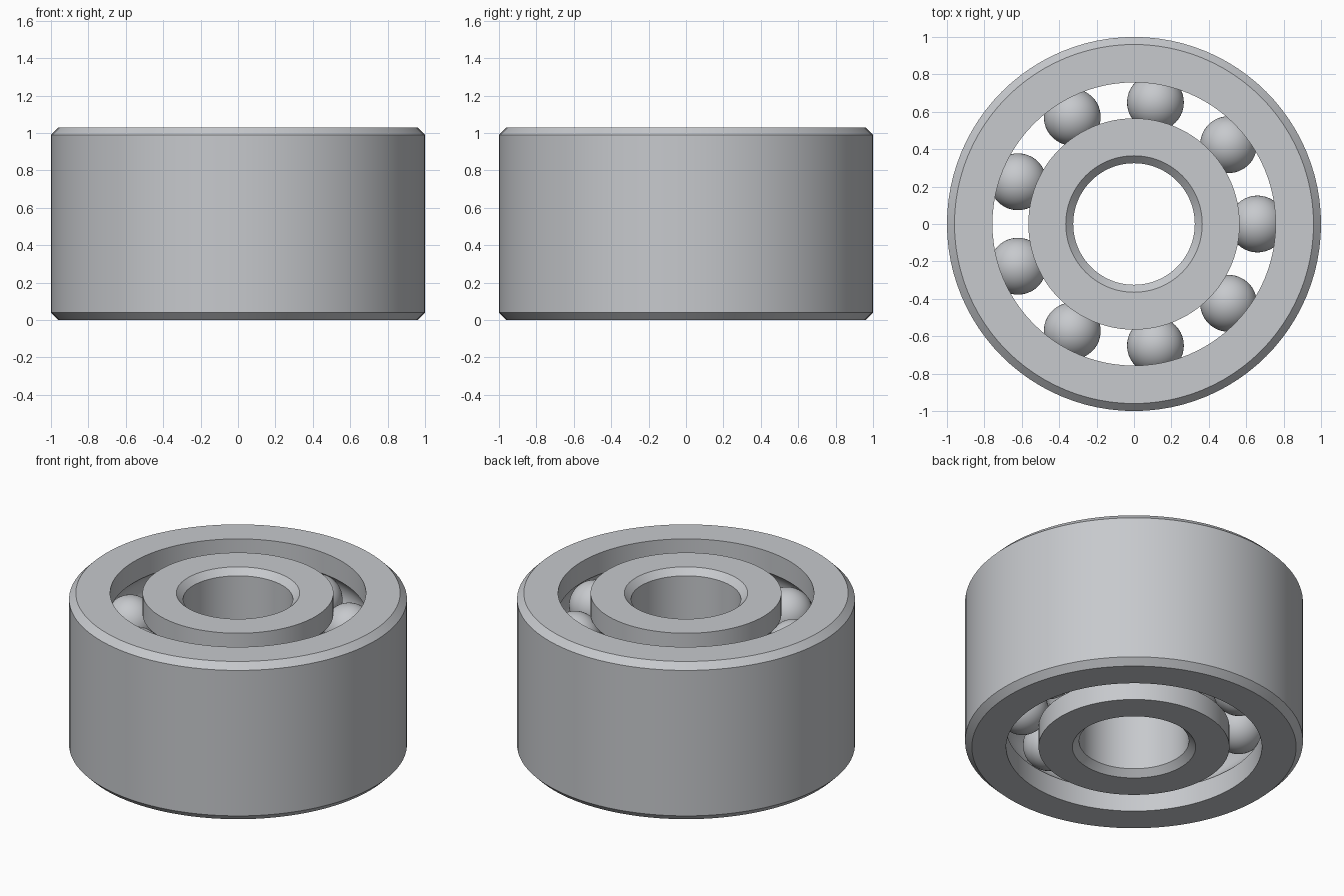
import bpy, bmesh
from math import sin, cos, pi, radians, asin, sqrt
from mathutils import Matrix, Vector

HEIGHT = 1.03
CHAMFER = 0.04
OUTER_R, OUTER_IN = 1.0, 0.757
INNER_OUT, BORE = 0.565, 0.325
PITCH, BALL_R, GROOVE_R = 0.66, 0.152, 0.154
ROWS = (HEIGHT * 0.25, HEIGHT * 0.75)
BALLS, SEGMENTS, ARC_STEPS = 9, 96, 12

cube = bpy.data.objects.get("Cube")
if cube:
    bpy.data.objects.remove(cube, do_unlink=True)

steel = bpy.data.materials.new("steel grey")
steel.use_nodes = True
colour = (0.57, 0.585, 0.61, 1)
steel.diffuse_color = colour
steel.node_tree.nodes["Principled BSDF"].inputs["Base Color"].default_value = colour


def make_object(name, bm):
    bmesh.ops.recalc_face_normals(bm, faces=bm.faces)
    mesh = bpy.data.meshes.new(name)
    bm.to_mesh(mesh)
    bm.free()
    mesh.materials.append(steel)
    obj = bpy.data.objects.new(name, mesh)
    bpy.context.collection.objects.link(obj)
    return obj


def raceway(wall, side):
    """Wall profile from bottom to top with one round groove per ball row."""
    points = [(wall, 0)]
    half = asin(sqrt(1 - ((wall - PITCH) / GROOVE_R) ** 2))
    for z in ROWS:
        for i in range(ARC_STEPS + 1):
            a = half * (2 * i / ARC_STEPS - 1)
            points.append((PITCH + side * GROOVE_R * cos(a), z + GROOVE_R * sin(a)))
    return points + [(wall, HEIGHT)]


def chamfered(wall, inset):
    """Wall profile from top to bottom with both edges chamfered."""
    return [(wall + inset, HEIGHT), (wall, HEIGHT - CHAMFER),
            (wall, CHAMFER), (wall + inset, 0)]


def ring(name, profile):
    """Closed profile of (radius, z) turned about the z axis."""
    bm = bmesh.new()
    loops = []
    for s in range(SEGMENTS):
        a = 2 * pi * s / SEGMENTS
        loops.append([bm.verts.new((r * cos(a), r * sin(a), z)) for r, z in profile])
    for s in range(SEGMENTS):
        here, there = loops[s], loops[(s + 1) % SEGMENTS]
        for i in range(len(profile)):
            j = (i + 1) % len(profile)
            bm.faces.new((here[i], there[i], there[j], here[j]))
    return make_object(name, bm)


# Outer and inner races
ring("outer_race", raceway(OUTER_IN, 1) + chamfered(OUTER_R, -CHAMFER))
ring("inner_race", raceway(INNER_OUT, -1) + chamfered(BORE, CHAMFER))

# Two rows of balls
for row, z in zip(("lower", "upper"), ROWS):
    for k in range(BALLS):
        bm = bmesh.new()
        place = Matrix.Rotation(2 * pi * k / BALLS, 4, "Z") @ Matrix.Translation(Vector((PITCH, 0, z)))
        bmesh.ops.create_icosphere(bm, subdivisions=4, radius=BALL_R, matrix=place)
        make_object(f"{row}_ball_{k + 1}", bm)

# Smooth the round surfaces, keeping chamfers and groove edges sharp
bpy.ops.object.select_all(action="DESELECT")
for obj in bpy.context.collection.objects:
    if obj.type == "MESH" and obj.data.materials and obj.data.materials[0] == steel:
        obj.select_set(True)
        bpy.context.view_layer.objects.active = obj
bpy.ops.object.shade_smooth_by_angle(angle=radians(25))
